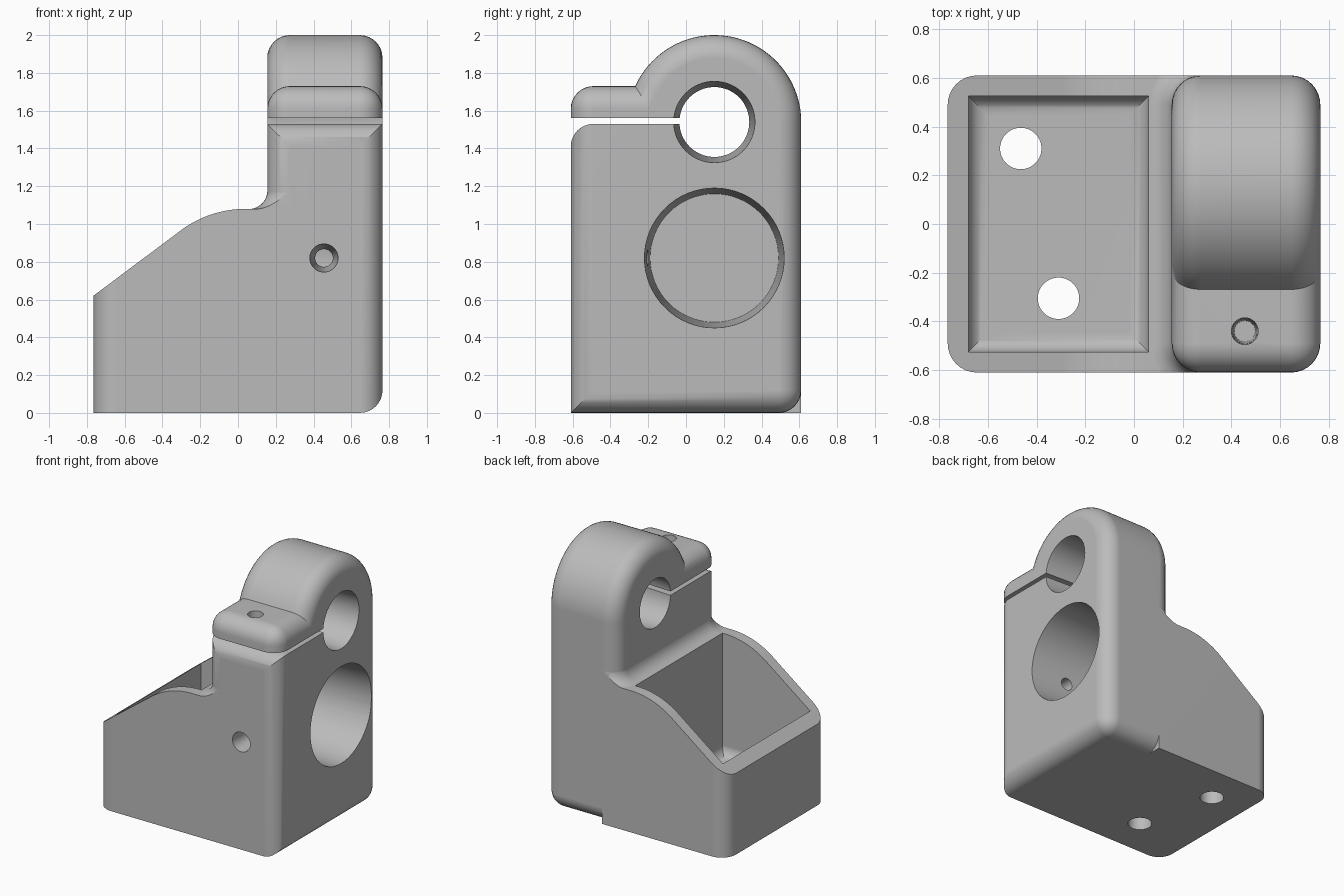
import bpy
import bmesh
from math import sin, cos, pi, atan2
from mathutils import Vector, Matrix

if "Cube" in bpy.data.objects:
    bpy.data.objects.remove(bpy.data.objects["Cube"])

LEFT, RIGHT, HALF_Y = 0.155, 0.765, 0.61   # tower sides and half depth
R = 0.12                                   # main edge rounding
BORE_Y, CLAMP_Z, BORE_Z = 0.15, 1.54, 0.82

grey = bpy.data.materials.new("plain_grey")
grey.use_nodes = True
grey.diffuse_color = (0.5, 0.5, 0.5, 1)
grey.node_tree.nodes["Principled BSDF"].inputs["Base Color"].default_value = (0.5, 0.5, 0.5, 1)


def finish(bm, name):
    bmesh.ops.recalc_face_normals(bm, faces=bm.faces)
    mesh = bpy.data.meshes.new(name)
    bm.to_mesh(mesh)
    bm.free()
    mesh.materials.append(grey)
    obj = bpy.data.objects.new(name, mesh)
    bpy.context.collection.objects.link(obj)
    return obj


def arc(cx, cy, r, start, end, steps):
    angles = [start + (end - start) * i / steps for i in range(steps + 1)]
    return [(cx + r * cos(a), cy + r * sin(a)) for a in angles]


def prism(points, axis, lo, hi):
    """Extrude a profile along x (y, z points) or along y (x, z points)."""
    bm = bmesh.new()
    place = (lambda u, v: (lo, u, v)) if axis == "x" else (lambda u, v: (u, lo, v))
    face = bm.faces.new([bm.verts.new(place(u, v)) for u, v in points])
    out = bmesh.ops.extrude_face_region(bm, geom=[face])
    step = Vector((hi - lo, 0, 0)) if axis == "x" else Vector((0, hi - lo, 0))
    bmesh.ops.translate(bm, verts=[v for v in out["geom"] if isinstance(v, bmesh.types.BMVert)], vec=step)
    bmesh.ops.recalc_face_normals(bm, faces=bm.faces)
    return bm


def round_edges(bm, test, radius):
    edges = [e for e in bm.edges if test(*[v.co for v in e.verts])]
    bmesh.ops.bevel(bm, geom=edges, offset=radius, offset_type="OFFSET", segments=8,
                    profile=0.5, affect="EDGES", clamp_overlap=False)


def box_points(u0, u1, v0, v1):
    return [(u0, v0), (u1, v0), (u1, v1), (u0, v1)]


def tapered_hole(name, start, end, r_start, r_end, sides=64):
    bm = bmesh.new()
    a, b = Vector(start), Vector(end)
    turn = (b - a).to_track_quat("Z", "Y").to_matrix().to_4x4()
    bmesh.ops.create_cone(bm, cap_ends=True, segments=sides, radius1=r_start, radius2=r_end,
                          depth=(b - a).length, matrix=Matrix.Translation((a + b) / 2) @ turn)
    return finish(bm, name)


def combine(target, other, operation):
    mod = target.modifiers.new(operation.lower(), "BOOLEAN")
    mod.operation, mod.solver, mod.object = operation, "EXACT", other
    bpy.context.view_layer.objects.active = target
    bpy.ops.object.modifier_apply(modifier=mod.name)
    bpy.data.objects.remove(other)


# Tower with round clamp head and front ear
ear_z, head_r = 1.73, 0.46
ear_angle = pi - atan2(ear_z - CLAMP_Z, (head_r ** 2 - (ear_z - CLAMP_Z) ** 2) ** 0.5)
profile = [(-HALF_Y, 0), (-HALF_Y, ear_z)]
profile += arc(BORE_Y, CLAMP_Z, head_r, ear_angle, 0, 40) + [(HALF_Y, 0)]
bm = prism(profile, "x", LEFT, RIGHT)


def tower_edge(a, b):
    mid = (a + b) / 2
    cap = abs(a.x - b.x) < 1e-4
    ear_front = mid.y < -HALF_Y + 1e-3 and mid.z > ear_z - 1e-3
    back_foot = mid.y > HALF_Y - 1e-3 and mid.z < 1e-3
    return cap or ear_front or back_foot


round_edges(bm, tower_edge, R)
bracket = finish(bm, "clamp_bracket")

# Sloping tray body
top = 1.08
profile = [(0.28, 0), (0.28, top)]
profile += arc(0.04, top - 0.574, 0.574, pi / 2, pi / 2 + 0.656, 16) + [(-RIGHT, 0.62), (-RIGHT, 0)]
bm = prism(profile, "y", -HALF_Y, HALF_Y)
round_edges(bm, lambda a, b: max(a.x, b.x) < -RIGHT + 1e-3 and abs(a.y - b.y) < 1e-3, R)
combine(bracket, finish(bm, "tray_body"), "UNION")

# Hollow fillet where the body meets the tower, wrapping round both corners
section = [(0.05, 1.0), (0.05, 1.179)]
section += arc(0.219, 1.179, 0.1, pi, 1.5 * pi, 8) + [(0.219, 1.0)]
path = [(-0.49, 1.5 * pi - pi / 2 * i / 10) for i in range(11)]
path += [(0.49, pi - pi / 2 * i / 10) for i in range(11)]
bm = bmesh.new()
rings = [[bm.verts.new((LEFT + R + d * cos(a), cy + d * sin(a), z)) for d, z in section]
         for cy, a in path]
count = len(section)
for one, two in zip(rings, rings[1:]):
    for i in range(count):
        j = (i + 1) % count
        bm.faces.new((one[i], one[j], two[j], two[i]))
bm.faces.new(rings[0])
bm.faces.new(rings[-1])
fillet = finish(bm, "neck_fillet")
combine(fillet, finish(prism(box_points(-1, 1, 0, 2), "y", -HALF_Y, HALF_Y), "trim_box"), "INTERSECT")
combine(bracket, fillet, "UNION")

# Tray pocket with rounded floor edges
bm = prism(box_points(-0.68, 0.06, 0.15, 1.6), "y", -0.525, 0.525)
round_edges(bm, lambda a, b: max(a.z, b.z) < 0.16, 0.08)
combine(bracket, finish(bm, "tray_pocket"), "DIFFERENCE")

# Clamp slot, rounding the block's front top edge
slot = [(0, 1.53), (0, 1.56), (-0.8, 1.56), (-0.8, 1.53 - R)]
slot += arc(-HALF_Y + R, 1.53 - R, R, pi, pi / 2, 10)
combine(bracket, finish(prism(slot, "x", 0, 1), "clamp_slot"), "DIFFERENCE")

# Bores and screw holes
holes = [
    ("clamp_bore", (0.865, BORE_Y, CLAMP_Z), (0.055, BORE_Y, CLAMP_Z), 0.22, 0.18),
    ("bearing_bore", (0.865, BORE_Y, BORE_Z), (0.16, BORE_Y, BORE_Z), 0.375, 0.34),
    ("set_screw_hole", (0.455, -0.66, BORE_Z), (0.455, -0.1, BORE_Z), 0.078, 0.04),
    ("ear_screw_hole", (0.455, -0.44, 1.78), (0.455, -0.44, 1.2), 0.056, 0.043),
    ("back_floor_hole", (-0.465, 0.31, -0.1), (-0.465, 0.31, 0.3), 0.085, 0.085),
    ("front_floor_hole", (-0.31, -0.305, -0.1), (-0.31, -0.305, 0.3), 0.085, 0.085),
]
for hole in holes:
    combine(bracket, tapered_hole(*hole), "DIFFERENCE")

# Smooth shading with crisp edges
bpy.ops.object.select_all(action="DESELECT")
bracket.select_set(True)
bpy.context.view_layer.objects.active = bracket
bpy.ops.object.shade_smooth_by_angle(angle=0.5)
weighted = bracket.modifiers.new("even_normals", "WEIGHTED_NORMAL")
weighted.keep_sharp = True
